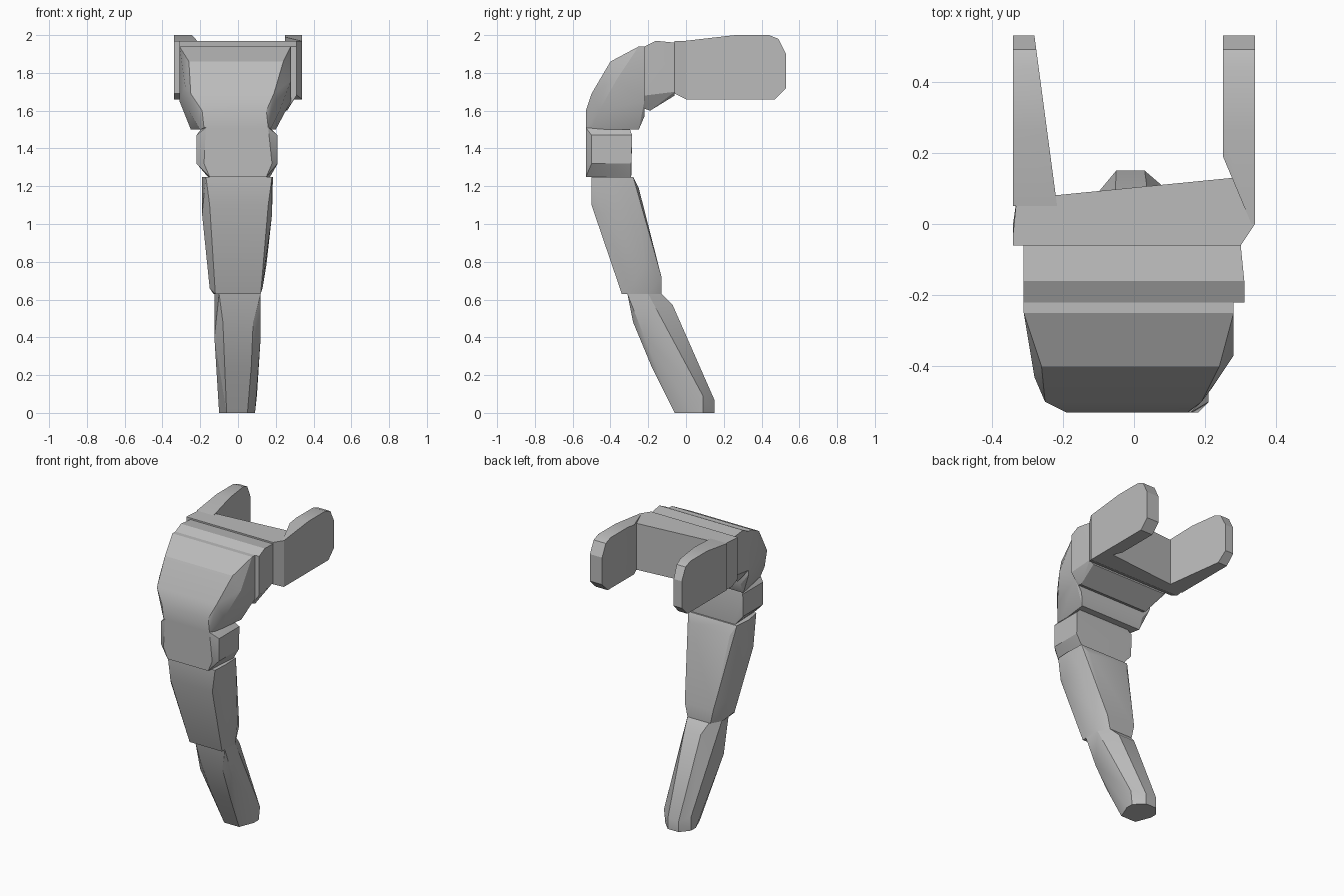
import bpy
import bmesh
import math

cube = bpy.data.objects.get("Cube")
if cube:
    bpy.data.objects.remove(cube, do_unlink=True)

grey = bpy.data.materials.new("plain_grey")
grey.use_nodes = True
colour = (0.5, 0.5, 0.5, 1)
grey.diffuse_color = colour
grey.node_tree.nodes["Principled BSDF"].inputs["Base Color"].default_value = colour


def make_hull(name, points):
    """Wrap a convex faceted block around the points."""
    bm = bmesh.new()
    verts = [bm.verts.new(p) for p in points]
    result = bmesh.ops.convex_hull(bm, input=verts)
    unused = set(result["geom_interior"]) | set(result["geom_unused"])
    loose = [g for g in unused if isinstance(g, bmesh.types.BMVert) and g.is_valid]
    bmesh.ops.delete(bm, geom=loose, context="VERTS")
    bmesh.ops.dissolve_limit(bm, angle_limit=math.radians(2),
                             verts=bm.verts[:], edges=bm.edges[:])
    bmesh.ops.recalc_face_normals(bm, faces=bm.faces[:])
    mesh = bpy.data.meshes.new(name)
    bm.to_mesh(mesh)
    bm.free()
    obj = bpy.data.objects.new(name, mesh)
    bpy.context.collection.objects.link(obj)
    mesh.materials.append(grey)
    bpy.ops.object.select_all(action="DESELECT")
    obj.select_set(True)
    bpy.context.view_layer.objects.active = obj
    bpy.ops.object.shade_smooth_by_angle(angle=math.radians(25))
    return obj


def block(name, rows):
    """Each row is a crosswise edge: y, z, right x, left x."""
    points = []
    for y, z, right, left in rows:
        points += [(right, y, z), (left, y, z)]
    return make_hull(name, points)


def prism(name, profile, inner, outer):
    """Side profile given thickness by inner and outer x rules of y."""
    points = []
    for y, z in profile:
        points += [(inner(y), y, z), (outer(y), y, z)]
    return make_hull(name, points)


# tapered tip segment, with a narrow back ridge
block("tip_segment", [
    (-.06, 0, -.06, .05), (.04, 0, -.10, .09), (.09, 0, -.10, .09),
    (.15, 0, -.05, .03), (.15, .07, -.05, .03), (.09, .09, -.10, .10),
    (-.18, .24, -.07, .07), (-.28, .48, -.08, .08), (-.31, .63, -.10, .12),
    (-.22, .40, -.125, .12), (-.20, .63, -.125, .12),
    (-.07, .57, -.06, .06), (-.13, .63, -.08, .08)])

# middle segment
block("middle_segment", [
    (-.34, .63, -.12, .12), (-.30, .66, -.15, .13), (-.20, .63, -.13, .12),
    (-.13, .63, -.09, .08), (-.13, .72, -.11, .10), (-.22, .78, -.16, .15),
    (-.50, 1.10, -.15, .16), (-.50, 1.25, -.17, .18),
    (-.44, 1.05, -.19, .18), (-.40, 1.25, -.19, .185),
    (-.30, 1.10, -.19, .18), (-.25, 1.19, -.15, .14), (-.28, 1.25, -.18, .18)])

# knuckle
block("knuckle", [
    (-.53, 1.25, -.15, .15), (-.53, 1.32, -.18, .18), (-.53, 1.51, -.17, .16),
    (-.50, 1.32, -.22, .21), (-.50, 1.47, -.22, .21), (-.50, 1.51, -.19, .17),
    (-.29, 1.32, -.22, .21), (-.285, 1.47, -.22, .21),
    (-.30, 1.51, -.19, .17), (-.29, 1.25, -.16, .17)])

# shoulder, curving forward and over
block("shoulder", [
    (-.50, 1.50, -.20, .17), (-.53, 1.51, -.18, .16), (-.53, 1.60, -.19, .15),
    (-.50, 1.69, -.25, .19), (-.46, 1.60, -.26, .22), (-.43, 1.73, -.28, .24),
    (-.40, 1.86, -.26, .24), (-.37, 1.76, -.29, .28), (-.25, 1.94, -.31, .28),
    (-.22, 1.94, -.31, .28), (-.22, 1.65, -.31, .28),
    (-.22, 1.57, -.25, .23), (-.25, 1.50, -.25, .20)])

# collar between the shoulder and the fork
block("collar", [
    (-.22, 1.94, -.31, .31), (-.16, 1.97, -.31, .31), (-.06, 1.96, -.31, .30),
    (-.22, 1.68, -.31, .31), (-.06, 1.70, -.31, .30),
    (-.22, 1.61, -.25, .26), (-.19, 1.60, -.25, .26), (-.06, 1.68, -.28, .27)])

# slightly skewed bridge of the fork
outline = [(-.34, -.06), (-.34, -.03), (-.33, .07), (-.22, .08),
           (.28, .13), (.34, 0), (.30, -.06)]
make_hull("fork_bridge", [(x, y, 1.97) for x, y in outline]
          + [(x, max(y, 0), 1.66) for x, y in outline]
          + [(x, y, 1.69) for x, y in outline])

# fork prongs with chamfered ends
ends = [(.53, 1.72), (.53, 1.90), (.49, 1.98), (.44, 2.0), (.26, 2.0), (.47, 1.66)]
prism("right_prong", ends + [(.05, 1.97), (.05, 1.66)],
      lambda y: -.28 + .06 * max(0, (.53 - y) / .45), lambda y: -.34)
prism("left_prong", ends + [(.19, 1.99), (.19, 1.66), (.12, 1.98), (.12, 1.66),
                            (0, 1.97), (0, 1.66)],
      lambda y: .25 if y > .15 else .28 if y > .1 else .33, lambda y: .34)
